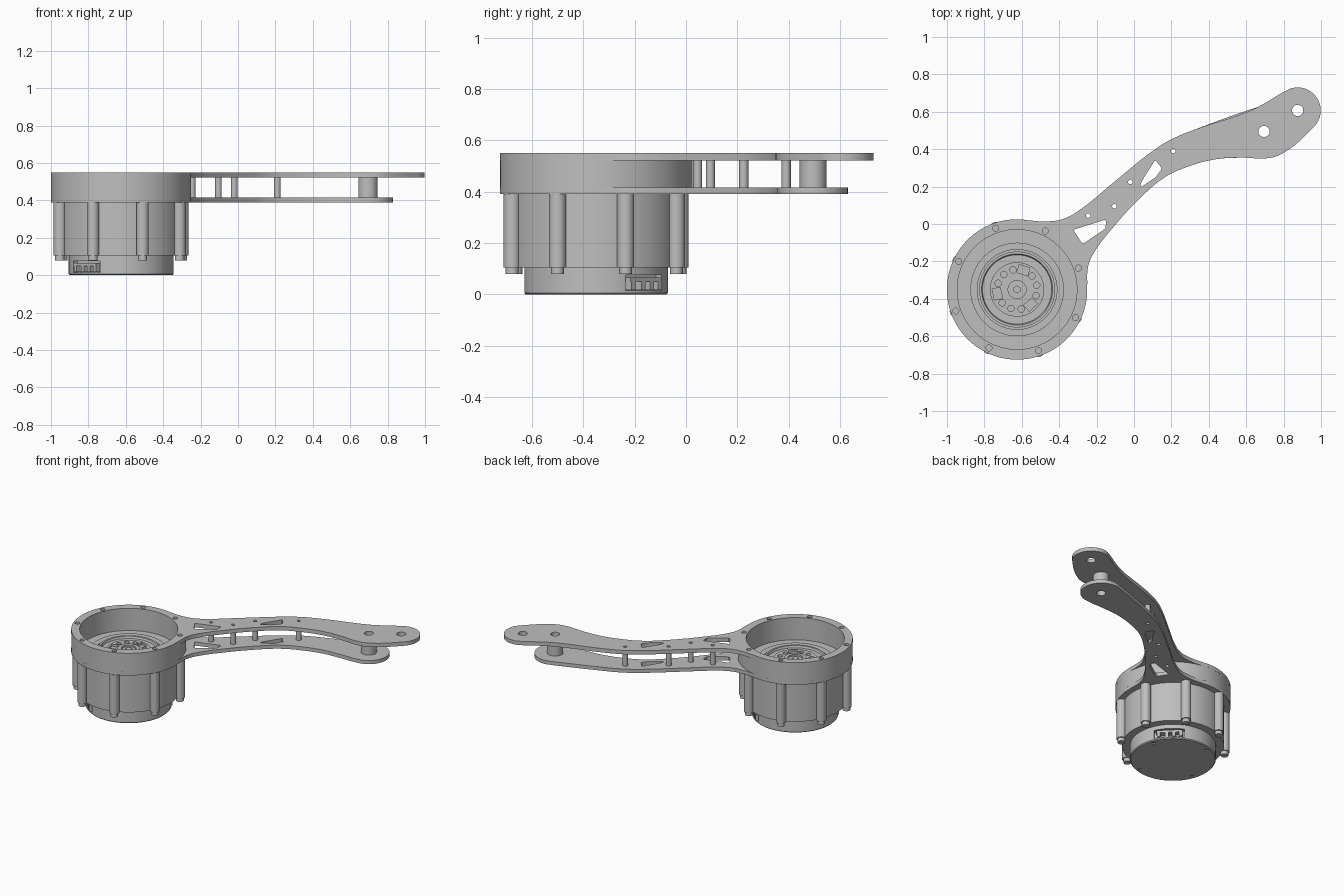
import bpy, bmesh
from math import radians, cos, sin, pi
from mathutils import Matrix, Vector

if "Cube" in bpy.data.objects:
    bpy.data.objects.remove(bpy.data.objects["Cube"])

CX, CY = -0.625, -0.35          # motor axis
BOLT_R, BOLT_START = 0.347, 19.3

grey = bpy.data.materials.new("machined grey")
grey.use_nodes = True
grey.diffuse_color = (0.52, 0.52, 0.52, 1)
grey.node_tree.nodes["Principled BSDF"].inputs["Base Color"].default_value = (0.52, 0.52, 0.52, 1)


def polar(r, deg, cx=CX, cy=CY):
    return (cx + r * cos(radians(deg)), cy + r * sin(radians(deg)))


def arc(cx, cy, r, a0, a1, n):
    return [polar(r, a0 + (a1 - a0) * i / n, cx, cy) for i in range(n + 1)]


def circle(cx, cy, r, n=32):
    return arc(cx, cy, r, 0, 360, n)[:-1]


def select_only(ob):
    bpy.ops.object.select_all(action='DESELECT')
    ob.select_set(True)
    bpy.context.view_layer.objects.active = ob


def finish(ob):
    ob.data.materials.clear()
    ob.data.materials.append(grey)
    select_only(ob)
    bpy.ops.object.shade_smooth_by_angle(angle=radians(30))
    return ob


def from_bmesh(name, bm):
    bmesh.ops.remove_doubles(bm, verts=bm.verts, dist=1e-5)
    bmesh.ops.recalc_face_normals(bm, faces=bm.faces)
    me = bpy.data.meshes.new(name)
    bm.to_mesh(me)
    bm.free()
    ob = bpy.data.objects.new(name, me)
    bpy.context.collection.objects.link(ob)
    return ob


def lathe(name, profile, cx=CX, cy=CY, steps=96):
    """Spin a closed (radius, height) profile about a vertical axis."""
    bm = bmesh.new()
    vs = [bm.verts.new((cx + r, cy, z)) for r, z in profile]
    for a, b in zip(vs, vs[1:] + vs[:1]):
        bm.edges.new((a, b))
    bmesh.ops.spin(bm, geom=bm.verts[:] + bm.edges[:], cent=(cx, cy, 0), axis=(0, 0, 1),
                   angle=2 * pi, steps=steps)
    bmesh.ops.remove_doubles(bm, verts=bm.verts, dist=1e-5)
    bmesh.ops.dissolve_degenerate(bm, dist=1e-6, edges=bm.edges)
    return from_bmesh(name, bm)


def add_cylinder(bm, x, y, r, z0, z1, n=24):
    bmesh.ops.create_cone(bm, cap_ends=True, segments=n, radius1=r, radius2=r, depth=z1 - z0,
                          matrix=Matrix.Translation((x, y, (z0 + z1) / 2)))


def add_box(bm, r, deg, size, z, side=0):
    """Box with its first axis radial from the motor axis, shifted sideways."""
    m = (Matrix.Translation((CX, CY, 0)) @ Matrix.Rotation(radians(deg), 4, 'Z')
         @ Matrix.Translation((r, side, z)) @ Matrix.Diagonal((*size, 1)))
    bmesh.ops.create_cube(bm, size=1, matrix=m)


def cut(ob, bm):
    cutter = from_bmesh("cutter", bm)
    cutter.hide_render = True
    mod = ob.modifiers.new("cut", 'BOOLEAN')
    mod.object, mod.operation, mod.solver = cutter, 'DIFFERENCE', 'EXACT'
    select_only(ob)
    bpy.ops.object.modifier_apply(modifier="cut")
    bpy.data.objects.remove(cutter)


def plate(name, outline, holes, z0, z1):
    """Flat plate: smooth outline with holes, filled and extruded."""
    cu = bpy.data.curves.new(name, 'CURVE')
    cu.dimensions, cu.fill_mode, cu.extrude = '2D', 'BOTH', (z1 - z0) / 2
    cu.resolution_u = 5
    sp = cu.splines.new('BEZIER')
    sp.bezier_points.add(len(outline) - 1)
    for p, (x, y) in zip(sp.bezier_points, outline):
        p.co = (x, y, 0)
        p.handle_left_type = p.handle_right_type = 'AUTO'
    sp.use_cyclic_u = True
    for hole in holes:
        sp = cu.splines.new('POLY')
        sp.points.add(len(hole) - 1)
        for p, (x, y) in zip(sp.points, hole):
            p.co = (x, y, 0, 1)
        sp.use_cyclic_u = True
    ob = bpy.data.objects.new(name, cu)
    bpy.context.collection.objects.link(ob)
    select_only(ob)
    bpy.ops.object.convert(target='MESH')
    ob = bpy.context.view_layer.objects.active
    bm = bmesh.new()
    bm.from_mesh(ob.data)
    bmesh.ops.remove_doubles(bm, verts=bm.verts, dist=1e-5)
    bmesh.ops.recalc_face_normals(bm, faces=bm.faces)
    bmesh.ops.translate(bm, verts=bm.verts, vec=(0, 0, (z0 + z1) / 2))
    bm.to_mesh(ob.data)
    bm.free()
    return finish(ob)


# Arm plates with the motor ring at one end
pins = [(-0.245, 0.045), (-0.105, 0.095), (-0.02, 0.225), (0.21, 0.39)]
post = (0.695, 0.495)
tip = (0.875, 0.607)
bolts = [polar(BOLT_R, BOLT_START + 45 * i) for i in range(8)]
ring_arc = arc(CX, CY, 0.375, 80, 362, 40)
low_edge = [(-0.243, -0.217), (-0.21, -0.147), (-0.13, -0.04), (0.055, 0.16),
            (0.165, 0.25), (0.27, 0.30), (0.43, 0.345), (0.565, 0.355)]
high_edge = [(0.325, 0.505), (0.215, 0.46), (0.135, 0.415), (-0.13, 0.205),
             (-0.27, 0.09), (-0.37, 0.03), (-0.46, 0.014)]
windows = [[(-0.322, -0.035), (-0.315, -0.028), (-0.157, 0.022), (-0.15, 0.015), (-0.152, -0.024),
            (-0.268, -0.103), (-0.28, -0.1)],
           [(0.112, 0.34), (0.12, 0.335), (0.147, 0.3), (0.145, 0.29), (0.115, 0.25),
            (0.042, 0.2), (0.034, 0.206), (0.042, 0.23)]]
shared = windows + [circle(x, y, 0.012, 20) for x, y in pins]
shared += [circle(*post, 0.03), circle(CX, CY, 0.32, 96)]
top_outline = (ring_arc + low_edge + [(0.725, 0.353), (0.80, 0.38)]
               + arc(*tip, 0.123, -46, 122, 12) + [(0.68, 0.635), (0.62, 0.605)] + high_edge)
bottom_outline = ring_arc + low_edge + arc(*post, 0.135, -85, 112, 14) + high_edge
plate("upper_arm_plate", top_outline,
      shared + [circle(*tip, 0.03)] + [circle(x, y, 0.016, 20) for x, y in bolts], 0.522, 0.55)
plate("lower_arm_plate", bottom_outline, shared, 0.39, 0.416)

# Ring wall between the plates
finish(lathe("ring_wall", [(0.32, 0.416), (0.375, 0.416), (0.375, 0.522), (0.32, 0.522)]))

# Spacers between the plates
for i, (x, y) in enumerate(pins):
    finish(lathe(f"spacer_pin_{i + 1}", [(0.012, 0.416), (0.018, 0.416), (0.018, 0.522), (0.012, 0.522)], x, y, 24))
finish(lathe("pivot_post", [(0.03, 0.416), (0.052, 0.416), (0.052, 0.522), (0.03, 0.522)], *post, 40))

# Motor body with a stepped output face
body = lathe("motor_body", [(0, 0.105), (0.333, 0.105), (0.333, 0.39), (0.25, 0.39), (0.25, 0.402),
                            (0.213, 0.402), (0.213, 0.37), (0.203, 0.37), (0.203, 0.41), (0.19, 0.41),
                            (0.185, 0.395), (0.145, 0.395), (0.145, 0.405), (0.072, 0.405), (0.072, 0.412),
                            (0.048, 0.412), (0.048, 0.4), (0, 0.4)])
holes = bmesh.new()
for group in (12, 132, 252):
    for step in (-30, 0, 30):
        add_cylinder(holes, *polar(0.107, group + step), 0.017, 0.385, 0.45)
    add_box(holes, 0.108, group + 60, (0.044, 0.06, 0.06), 0.42)
cut(body, holes)
finish(body)
hub = bmesh.new()
add_cylinder(hub, CX, CY, 0.021, 0.395, 0.41, 6)
finish(from_bmesh("hub_screw", hub))

# Bolt columns and bolt heads round the body
columns, heads = bmesh.new(), bmesh.new()
for x, y in bolts:
    add_cylinder(columns, x, y, 0.033, 0.105, 0.39)
    add_cylinder(heads, x, y, 0.025, 0.08, 0.106)
finish(from_bmesh("bolt_columns", columns))
finish(from_bmesh("bolt_heads", heads))

# Rear cover with two connector recesses
cover = lathe("rear_cover", [(0, 0), (0.274, 0), (0.28, 0.006), (0.28, 0.105), (0, 0.105)])
recess = bmesh.new()
for deg in (45, 225):
    add_box(recess, 0.29, deg, (0.12, 0.2, 0.06), 0.045)
for i in range(4):
    add_cylinder(recess, *polar(0.25, 20 + 90 * i), 0.012, -0.02, 0.006, 16)
cut(cover, recess)
finish(cover)

# Connector sockets in the recesses
sockets = bmesh.new()
for deg in (45, 225):
    add_box(sockets, 0.25, deg, (0.05, 0.17, 0.016), 0.058)
    for side in (-0.07, -0.015, 0.03, 0.075):
        add_box(sockets, 0.252, deg, (0.05, 0.022, 0.035), 0.035, side)
finish(from_bmesh("connector_sockets", sockets))
